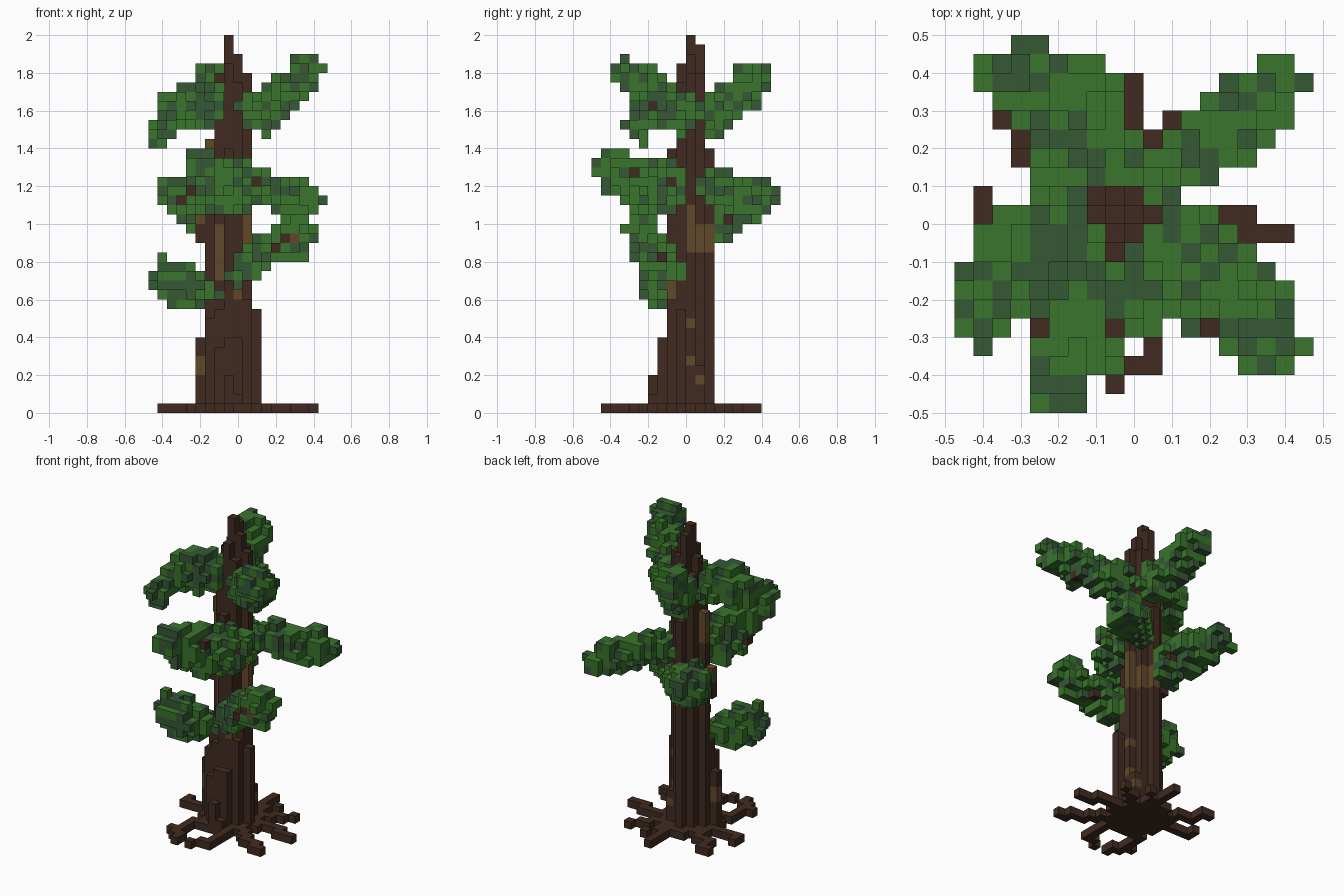
import bpy
import math
import random
from mathutils import Vector

random.seed(7)
CELL = 0.05

cube = bpy.data.objects.get("Cube")
if cube:
    bpy.data.objects.remove(cube, do_unlink=True)


def make_material(name, rgb):
    mat = bpy.data.materials.new(name)
    mat.use_nodes = True
    mat.diffuse_color = (*rgb, 1)
    bsdf = next(n for n in mat.node_tree.nodes if n.type == "BSDF_PRINCIPLED")
    bsdf.inputs["Base Color"].default_value = (*rgb, 1)
    bsdf.inputs["Roughness"].default_value = 0.9
    return mat


MATERIALS = [
    make_material("dark bark", (0.052, 0.024, 0.015)),
    make_material("light bark", (0.12, 0.066, 0.023)),
    make_material("leaf green", (0.041, 0.178, 0.025)),
    make_material("deep leaf green", (0.035, 0.098, 0.035)),
]
DARK, LIGHT, LEAF, DEEP = range(len(MATERIALS))

occupied = set()
parts = {}


def to_cell(p):
    return (round(p[0] / CELL), math.floor(p[1] / CELL), math.floor(p[2] / CELL))


def centre(cell):
    i, j, k = cell
    return Vector((i, j + 0.5, k + 0.5)) * CELL


def put(part, cell, colour):
    if cell not in occupied:
        occupied.add(cell)
        parts.setdefault(part, {})[cell] = colour


def build(name, cells):
    """Make one object from the open faces of its cells."""
    verts, faces, colours = {}, [], []
    for cell, colour in cells.items():
        for axis in range(3):
            u, v = (axis + 1) % 3, (axis + 2) % 3
            for side in (0, 1):
                near = list(cell)
                near[axis] += 2 * side - 1
                if tuple(near) in occupied:
                    continue
                quad = []
                for du, dv in ((0, 0), (1, 0), (1, 1), (0, 1)):
                    c = list(cell)
                    c[axis] += side
                    c[u] += du
                    c[v] += dv
                    quad.append(verts.setdefault(tuple(c), len(verts)))
                faces.append(quad if side else quad[::-1])
                colours.append(colour)
    mesh = bpy.data.meshes.new(name)
    points = [((x - 0.5) * CELL, y * CELL, z * CELL) for x, y, z in verts]
    mesh.from_pydata(points, [], faces)
    for mat in MATERIALS:
        mesh.materials.append(mat)
    mesh.polygons.foreach_set("material_index", colours)
    mesh.update()
    obj = bpy.data.objects.new(name, mesh)
    bpy.context.collection.objects.link(obj)


# Trunk: column heights in cells, back row first, left to right in x
HEIGHTS = [
    (0, 0, 0, 28, 0, 0, 0),
    (0, 0, 34, 39, 36, 5, 0),
    (0, 29, 36, 40, 38, 36, 0),
    (8, 12, 33, 37, 35, 14, 11),
    (0, 10, 11, 28, 26, 12, 0),
    (0, 0, 7, 8, 8, 0, 0),
    (0, 0, 0, 4, 2, 0, 0),
]
# Light bark patches: lowest and highest cell
PATCHES = [
    ((-2, -1, 14), (-2, -1, 19)),
    ((1, 0, 17), (1, 0, 21)),
    ((0, 1, 17), (0, 1, 19)),
    ((-1, 2, 17), (-1, 2, 19)),
    ((1, 0, 9), (1, 0, 9)),
    ((1, 0, 5), (1, 0, 5)),
    ((1, 1, 3), (1, 1, 3)),
    ((-4, -1, 4), (-4, -1, 5)),
    ((-3, 0, 25), (-3, 0, 28)),
    ((0, -2, 12), (0, -2, 13)),
]


def bark(cell):
    for low, high in PATCHES:
        if all(a <= c <= b for a, c, b in zip(low, cell, high)):
            return LIGHT
    return DARK


for row, line in enumerate(HEIGHTS):
    for col, height in enumerate(line):
        for k in range(height):
            cell = (col - 4, 2 - row, k)
            put("trunk", cell, bark(cell))
# Stub on the right side of the trunk
for k, colour in ((18, DARK), (19, DARK), (20, LIGHT), (21, LIGHT)):
    put("trunk", (-4, 0, k), colour)

# Roots: a flat disc with crooked arms
ROOTS = [
    [(0, 0.12), (0, 0.375)],
    [(-0.15, 0.12), (-0.25, 0.175), (-0.35, 0.275)],
    [(-0.2, 0.025), (-0.4, 0.025), (-0.4, 0.075)],
    [(-0.15, -0.12), (-0.2, -0.275), (-0.25, -0.325)],
    [(-0.2, -0.275), (-0.15, -0.425)],
    [(0.05, -0.12), (0.05, -0.375), (0, -0.375), (-0.05, -0.425)],
    [(0.1, 0.025), (0.3, 0.025), (0.3, -0.025), (0.4, -0.025)],
    [(0.05, 0.12), (0.05, 0.225), (0.1, 0.275)],
    [(0.1, 0.1), (0.25, 0.225)],
    [(0.1, -0.1), (0.2, -0.225), (0.35, -0.275)],
]
for i in range(-9, 10):
    for j in range(-10, 10):
        p = centre((i, j, 0))
        if math.hypot(p.x + 0.04, p.y) < 0.2:
            put("roots", (i, j, 0), DARK)
for path in ROOTS:
    for a, b in zip(path, path[1:]):
        for step in range(21):
            p = Vector((*a, 0.025)).lerp(Vector((*b, 0.025)), step / 20)
            put("roots", to_cell(p), DARK)

# Leafy branches: path points as x, y, z, radius
BRANCHES = {
    "upper_front_left_branch": [
        (0.11, -0.03, 1.59, 0.11), (0.2, -0.12, 1.64, 0.1),
        (0.31, -0.23, 1.73, 0.095), (0.34, -0.32, 1.78, 0.09)],
    "upper_back_branch": [
        (-0.05, 0.12, 1.56, 0.1), (-0.11, 0.24, 1.66, 0.1), (-0.15, 0.37, 1.76, 0.09)],
    "upper_right_branch": [
        (-0.15, -0.02, 1.62, 0.11), (-0.27, -0.06, 1.63, 0.125),
        (-0.37, -0.14, 1.57, 0.085), (-0.4, -0.25, 1.52, 0.07)],
    "middle_back_left_branch": [
        (0.07, 0.14, 1.21, 0.075), (0.19, 0.2, 1.2, 0.09),
        (0.32, 0.32, 1.13, 0.1), (0.38, 0.39, 1.1, 0.065)],
    "middle_back_right_branch": [
        (-0.12, 0.14, 0.99, 0.1), (-0.2, 0.25, 1.08, 0.12), (-0.3, 0.39, 1.15, 0.095)],
    "middle_front_branch": [
        (0.02, -0.09, 1.2, 0.13), (-0.1, -0.2, 1.19, 0.145),
        (-0.17, -0.34, 1.27, 0.11), (-0.21, -0.42, 1.3, 0.09)],
    "lower_right_branch": [
        (-0.14, -0.06, 0.63, 0.06), (-0.26, -0.13, 0.66, 0.11), (-0.38, -0.17, 0.72, 0.09)],
    "lower_left_branch": [
        (0.03, -0.1, 0.76, 0.085), (0.13, -0.16, 0.84, 0.095),
        (0.24, -0.21, 0.89, 0.085), (0.33, -0.22, 0.97, 0.095)],
}
# Single cells that stick out at the branch ends
TIPS = {
    "upper_front_left_branch": [(0.45, -0.325, 1.82), (0.4, -0.325, 1.82), (0.4, -0.325, 1.87)],
    "upper_right_branch": [(-0.45, -0.175, 1.525), (-0.4, -0.325, 1.52), (-0.4, -0.225, 1.42),
                           (-0.45, -0.225, 1.42)],
    "middle_back_left_branch": [(0.45, 0.375, 1.12)],
    "middle_back_right_branch": [(-0.3, 0.475, 1.12), (-0.4, 0.375, 1.22)],
    "middle_front_branch": [(-0.2, -0.475, 1.27), (-0.15, -0.475, 1.27), (-0.25, -0.475, 1.27)],
    "lower_right_branch": [(-0.45, -0.175, 0.72), (-0.4, -0.175, 0.82)],
    "lower_left_branch": [(0.35, -0.225, 0.82), (0.4, -0.225, 0.97)],
}


def leaf():
    return DEEP if random.random() < 0.42 else LEAF


def nearest(p, path):
    """Distance to the path as a share of its radius there."""
    found = []
    for start, end in zip(path, path[1:]):
        a, b = Vector(start[:3]), Vector(end[:3])
        t = max(0, min(1, (p - a).dot(b - a) / (b - a).length_squared))
        radius = start[3] + t * (end[3] - start[3])
        found.append((p - a.lerp(b, t)).length / radius)
    return min(found)


for name, path in BRANCHES.items():
    levels = [q[2] for q in path]
    for k in range(int(min(levels) / CELL) - 4, int(max(levels) / CELL) + 5):
        for i in range(-9, 10):
            for j in range(-10, 10):
                if nearest(centre((i, j, k)), path) < 1 + random.uniform(-0.2, 0.2):
                    put(name, (i, j, k), leaf())
    for tip in TIPS.get(name, []):
        put(name, to_cell(tip), leaf())

# Bare wood showing between the leaves, on the front (x, z) and left side (y, z)
FRONT_KNOTS = {(-5, 23): DARK, (-6, 22): DARK, (2, 24): DARK,
               (4, 17): DARK, (5, 18): DARK, (6, 18): LIGHT}
SIDE_KNOTS = {(-4, 32): DARK, (-6, 25): DARK, (-2, 24): DARK, (4, 20): DARK, (-3, 16): DARK}
leaves = [c for name in BRANCHES for c in parts[name]]
for axis, outward, knots in ((1, -1, FRONT_KNOTS), (0, 1, SIDE_KNOTS)):
    for spot, colour in knots.items():
        line = [c for c in leaves if (c[1 - axis], c[2]) == spot]
        if line:
            outer = max(line, key=lambda c: c[axis] * outward)
            for name in BRANCHES:
                if outer in parts[name]:
                    parts[name][outer] = colour

for name, cells in parts.items():
    build(name, cells)
